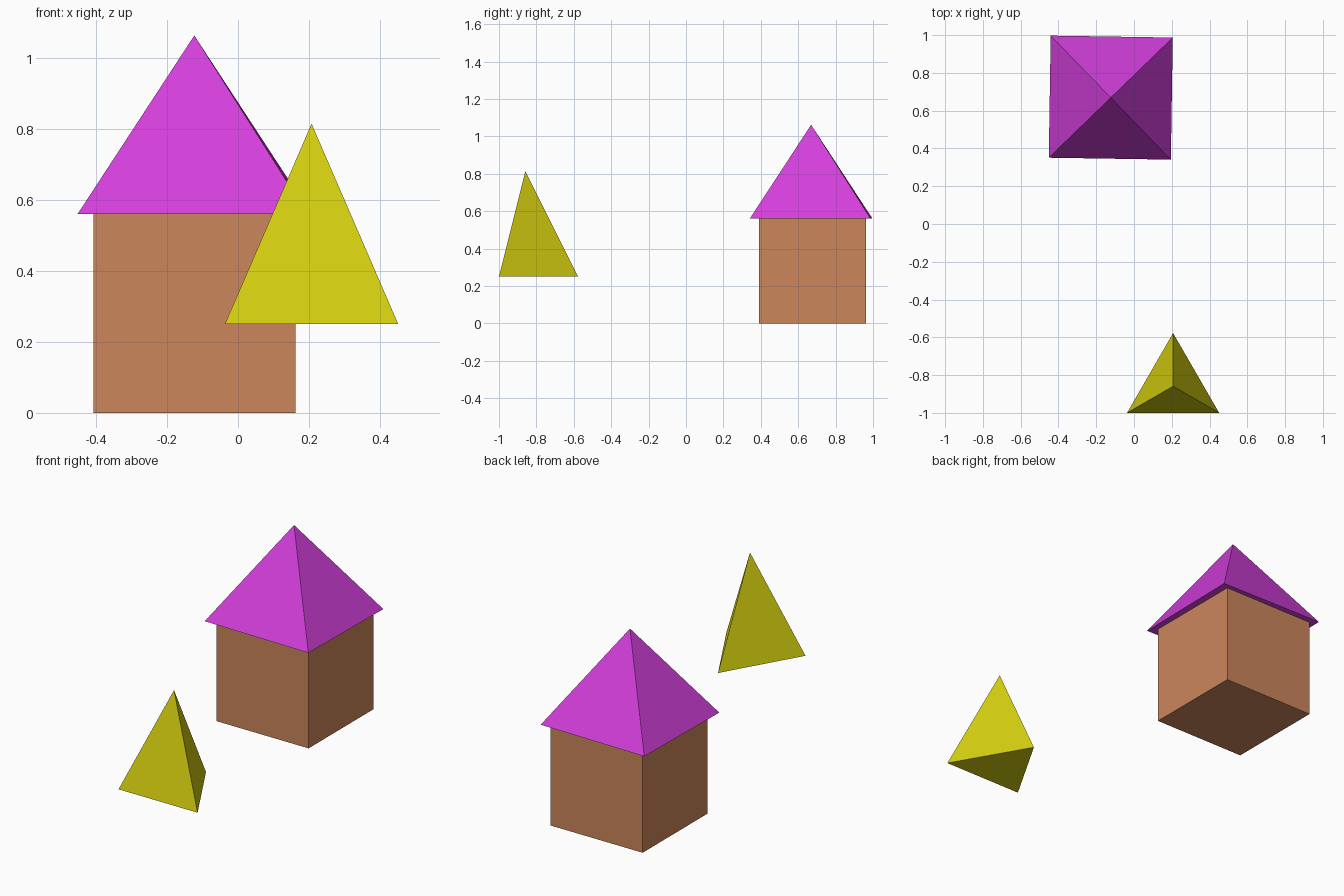
import bpy
from math import radians

if "Cube" in bpy.data.objects:
    bpy.data.objects.remove(bpy.data.objects["Cube"])


def finish(name, color):
    ob = bpy.context.object
    ob.name = name
    mat = bpy.data.materials.new(name + "_colour")
    mat.diffuse_color = (*color, 1)
    mat.use_nodes = True
    mat.node_tree.nodes["Principled BSDF"].inputs["Base Color"].default_value = mat.diffuse_color
    ob.data.materials.append(mat)
    return ob


def pyramid(name, sides, radius, x, y, z0, z1, turn, color):
    bpy.ops.mesh.primitive_cone_add(
        vertices=sides, radius1=radius, radius2=0, depth=z1 - z0,
        location=(x, y, (z0 + z1) / 2), rotation=(0, 0, radians(turn)))
    return finish(name, color)


# House walls
bpy.ops.mesh.primitive_cube_add(size=1, location=(-0.122, 0.676, 0.28))
bpy.context.object.scale = (0.568, 0.571, 0.56)
finish("house_walls", (0.6, 0.24, 0.105))

# Overhanging four-sided roof, turned very slightly off square
pyramid("house_roof", 4, 0.457, -0.123, 0.669, 0.56, 1.062, 44.1, (0.66, 0.05, 0.72))

# Three-sided tree top, floating in front of the house
pyramid("tree_top", 3, 0.2815, 0.207, -0.859, 0.25, 0.814, 0, (0.67, 0.63, 0.005))
